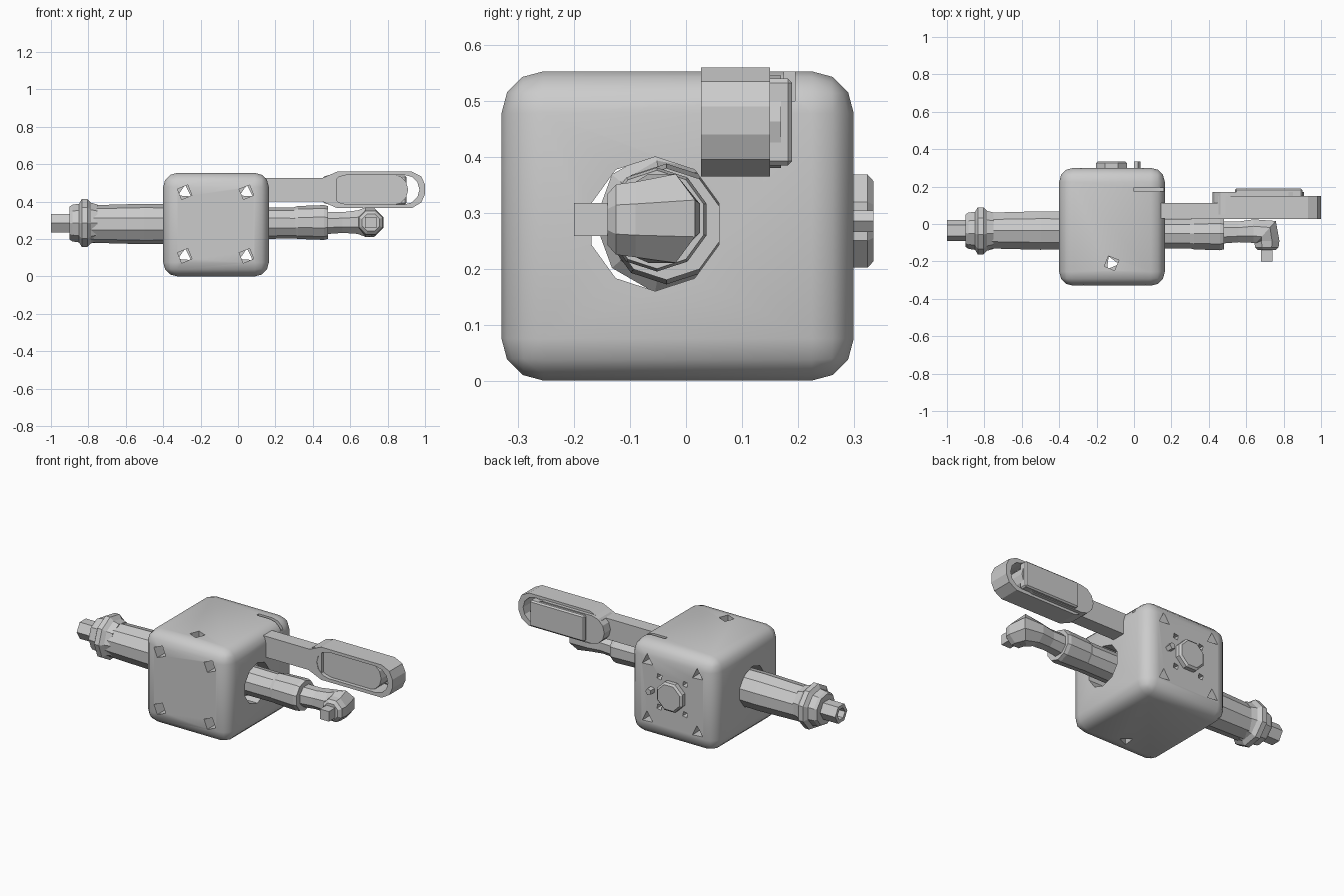
import bpy, bmesh, math
from mathutils import Vector

if "Cube" in bpy.data.objects:
    bpy.data.objects.remove(bpy.data.objects["Cube"], do_unlink=True)

grey = bpy.data.materials.new("plain_grey")
grey.use_nodes = True
grey.diffuse_color = (0.6, 0.6, 0.6, 1)
grey.node_tree.nodes["Principled BSDF"].inputs["Base Color"].default_value = (0.6, 0.6, 0.6, 1)

X, Y, Z = Vector((1, 0, 0)), Vector((0, 1, 0)), Vector((0, 0, 1))


def finish(name, bm):
    bmesh.ops.recalc_face_normals(bm, faces=bm.faces[:])
    mesh = bpy.data.meshes.new(name)
    bm.to_mesh(mesh)
    bm.free()
    mesh.materials.append(grey)
    obj = bpy.data.objects.new(name, mesh)
    bpy.context.collection.objects.link(obj)
    return obj


def box(name, lo, hi, bevel=0, segments=1):
    bm = bmesh.new()
    bmesh.ops.create_cube(bm, size=1)
    for v in bm.verts:
        v.co = Vector([(a + b) / 2 + c * (b - a) for a, b, c in zip(lo, hi, v.co)])
    if bevel:
        bmesh.ops.bevel(bm, geom=bm.edges[:], offset=bevel, segments=segments,
                        profile=0.5, affect='EDGES')
    return finish(name, bm)


def loft(name, rings, sides, spin=0):
    """Skin a series of (centre, direction, radius) rings."""
    bm = bmesh.new()
    loops = []
    for centre, direction, radius in rings:
        d = Vector(direction).normalized()
        u = d.cross(Z if abs(d.z) < 0.9 else X).normalized()
        w = d.cross(u)
        angles = [spin + math.tau * i / sides for i in range(sides)]
        loops.append([bm.verts.new(Vector(centre) + radius * (u * math.cos(a) + w * math.sin(a)))
                      for a in angles])
    for a, b in zip(loops, loops[1:]):
        for i in range(sides):
            j = (i + 1) % sides
            bm.faces.new((a[i], a[j], b[j], b[i]))
    bm.faces.new(loops[0])
    bm.faces.new(loops[-1])
    return finish(name, bm)


def lathe_x(name, y, z, stations, sides, spin=0):
    return loft(name, [((x, y, z), X, r) for x, r in stations], sides, spin)


def extrude_y(name, profile, y0, y1):
    bm = bmesh.new()
    face = bm.faces.new([bm.verts.new((x, y0, z)) for x, z in profile])
    new = bmesh.ops.extrude_face_region(bm, geom=[face])["geom"]
    bmesh.ops.translate(bm, vec=(0, y1 - y0, 0),
                        verts=[g for g in new if isinstance(g, bmesh.types.BMVert)])
    return finish(name, bm)


def stadium(x0, x1, z0, z1, steps=6):
    r, zc = (z1 - z0) / 2, (z0 + z1) / 2
    arc = [math.pi * (i / steps - 0.5) for i in range(steps + 1)]
    right = [(x1 - r + r * math.cos(a), zc + r * math.sin(a)) for a in arc]
    left = [(x0 + r - r * math.cos(a), zc - r * math.sin(a)) for a in arc]
    return right + left


def cut(target, cutters):
    for c in cutters:
        m = target.modifiers.new("cut", 'BOOLEAN')
        m.operation, m.solver, m.object = 'DIFFERENCE', 'EXACT', c
    bpy.context.view_layer.update()
    evaluated = target.evaluated_get(bpy.context.evaluated_depsgraph_get())
    mesh = bpy.data.meshes.new_from_object(evaluated)
    target.modifiers.clear()
    target.data = mesh
    for c in cutters:
        bpy.data.objects.remove(c, do_unlink=True)


# Rounded housing with a bore, bolt holes and a top slit
housing = box("housing", (-0.4, -0.33, 0), (0.165, 0.3, 0.553), 0.075, 3)
holes = [lathe_x("bore", -0.055, 0.28, [(-0.6, 0.12), (0.4, 0.12)], 10, math.pi / 10)]
for hx in (-0.285, 0.045):
    for hz in (0.11, 0.45):
        holes.append(loft("front_hole", [((hx, -0.5, hz), Y, 0.042), ((hx, 0, hz), Y, 0.042)], 4, 0.4))
        holes.append(loft("back_hole", [((hx, -0.01, hz), Y, 0.04), ((hx, 0.5, hz), Y, 0.04)], 3, 0.6))
holes.append(loft("top_hole", [((-0.12, -0.21, 0.28), Z, 0.042), ((-0.12, -0.21, 0.8), Z, 0.042)], 4, 0.4))
holes.append(loft("bottom_hole", [((-0.12, -0.21, -0.2), Z, 0.04), ((-0.12, -0.21, 0.29), Z, 0.04)], 3, 0.4))
for hx in (-0.205, -0.035):
    for hz in (0.195, 0.375):
        holes.append(loft("small_hole", [((hx, 0.24, hz), Y, 0.02), ((hx, 0.4, hz), Y, 0.02)], 4, 0.6))
holes.append(box("slit", (0, 0.175, 0.5), (0.3, 0.195, 0.7)))
cut(housing, holes)

# Boss and peg on the back
loft("back_boss", [((-0.12, 0.28, 0.285), Y, 0.09), ((-0.12, 0.325, 0.285), Y, 0.09),
                   ((-0.12, 0.335, 0.285), Y, 0.078)], 8, math.pi / 8)
loft("back_peg", [((0.015, 0.28, 0.285), Y, 0.02), ((0.015, 0.335, 0.285), Y, 0.02)], 5)

# Left-hand shaft with flange, collar and end nut
lathe_x("main_shaft", -0.035, 0.28, [(-0.8, 0.1), (-0.5, 0.108), (0.1, 0.1)], 10, math.pi / 10)
lathe_x("shaft_collar", -0.033, 0.285, [(-0.9, 0.09), (-0.885, 0.1), (-0.85, 0.105), (-0.835, 0.13),
                                        (-0.805, 0.13), (-0.785, 0.11), (-0.75, 0.1)], 9)
nut = lathe_x("end_nut", -0.035, 0.285, [(-1, 0.057), (-0.88, 0.057)], 6)
cut(nut, [lathe_x("nut_recess", -0.035, 0.285, [(-1.1, 0.035), (-0.96, 0.035)], 6)])

# Right-hand shaft, sleeve and bent nozzle
lathe_x("outlet_shaft", -0.052, 0.285, [(0.05, 0.085), (0.32, 0.083)], 10, math.pi / 10)
lathe_x("outlet_sleeve", -0.052, 0.288, [(0.3, 0.082), (0.32, 0.088), (0.46, 0.093), (0.48, 0.088)],
        10, math.pi / 10)
loft("bent_nozzle", [((0.46, -0.045, 0.285), X, 0.065), ((0.56, -0.042, 0.288), X, 0.06),
                     ((0.64, -0.038, 0.29), X, 0.068), ((0.705, -0.043, 0.29), (1, -0.9, 0), 0.086),
                     ((0.71, -0.09, 0.288), -Y, 0.073), ((0.71, -0.125, 0.288), -Y, 0.068),
                     ((0.71, -0.14, 0.288), -Y, 0.05)], 8, math.pi / 8)
loft("nozzle_tip", [((0.71, -0.12, 0.288), -Y, 0.042), ((0.71, -0.2, 0.288), -Y, 0.042)], 4, math.pi / 4)

# Arm with slotted head, insert and cover plate
box("arm_bar", (0.08, 0.03, 0.4), (0.53, 0.112, 0.525))
head = extrude_y("arm_head", [(0.45, 0.4), (0.53, 0.365), (0.93, 0.365), (0.98, 0.395), (1, 0.44),
                              (1, 0.49), (0.98, 0.535), (0.93, 0.56), (0.53, 0.56), (0.45, 0.525)],
                 0.027, 0.15)
cut(head, [extrude_y("head_slot", stadium(0.5, 0.97, 0.385, 0.542), -0.1, 0.4)])
extrude_y("head_insert", stadium(0.42, 0.91, 0.38, 0.546), 0.05, 0.17)
box("cover_plate", (0.54, 0.14, 0.385), (0.9, 0.19, 0.54), 0.008)

# Smooth the housing bevel, keep the other facets
bpy.ops.object.select_all(action='DESELECT')
housing.select_set(True)
bpy.context.view_layer.objects.active = housing
bpy.ops.object.shade_smooth_by_angle(angle=math.radians(35))
